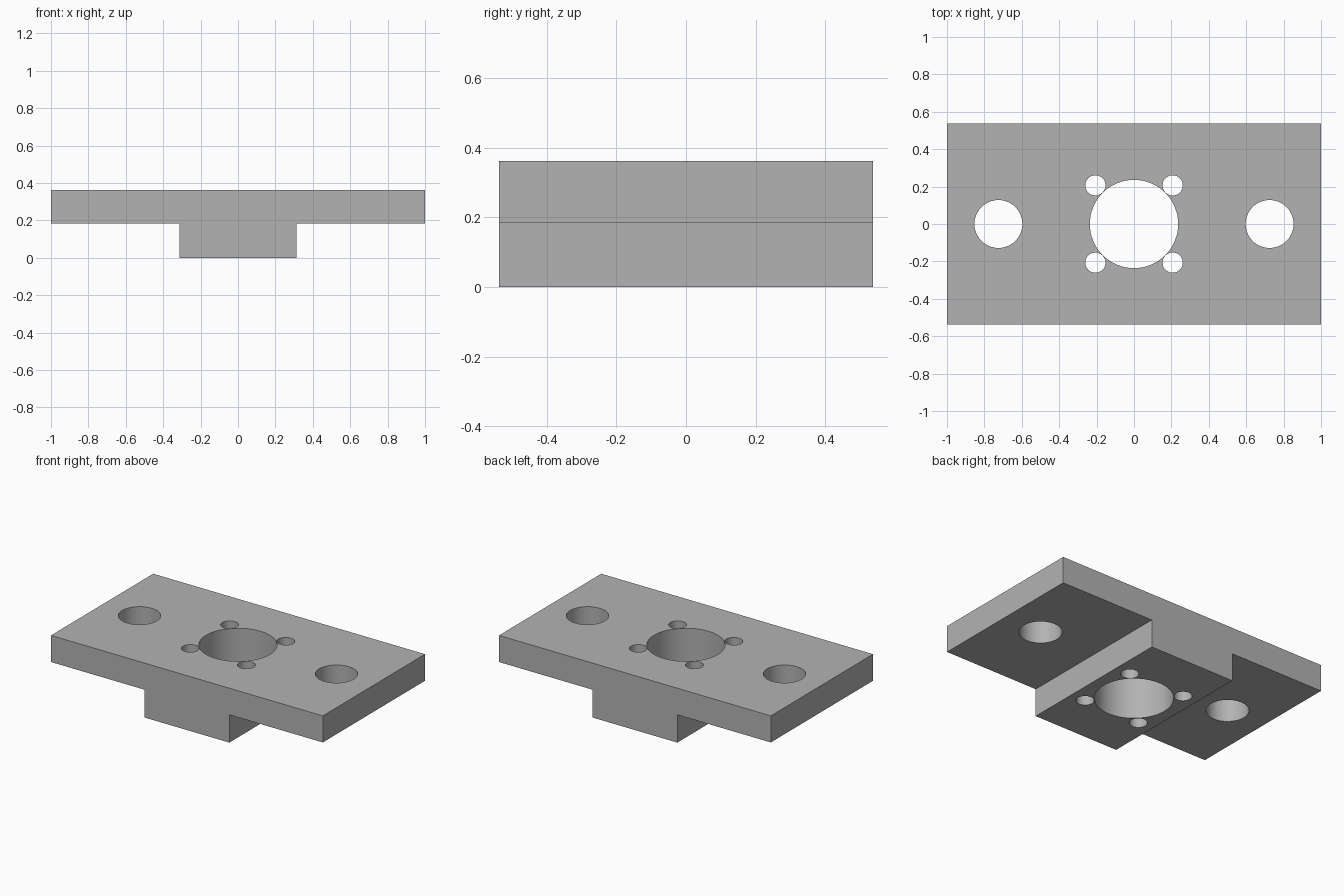
import bpy, bmesh, math

cube = bpy.data.objects.get("Cube")
if cube:
    bpy.data.objects.remove(cube, do_unlink=True)

DEPTH = 0.537      # half depth
TOP, STEP = 0.362, 0.185

grey = bpy.data.materials.new("plain_grey")
grey.use_nodes = True
grey.diffuse_color = (0.45, 0.45, 0.45, 1)
grey.node_tree.nodes["Principled BSDF"].inputs["Base Color"].default_value = grey.diffuse_color


def make_object(name, bm):
    bmesh.ops.recalc_face_normals(bm, faces=bm.faces)
    mesh = bpy.data.meshes.new(name)
    bm.to_mesh(mesh)
    bm.free()
    mesh.materials.append(grey)
    obj = bpy.data.objects.new(name, mesh)
    bpy.context.collection.objects.link(obj)
    return obj


# T-shaped section extruded from front to back
half = [(0.312, 0), (0.312, STEP), (1, STEP), (1, TOP)]
profile = half + [(-x, z) for x, z in reversed(half)]
bm = bmesh.new()
face = bm.faces.new([bm.verts.new((x, -DEPTH, z)) for x, z in profile])
ext = bmesh.ops.extrude_face_region(bm, geom=[face])
bmesh.ops.translate(bm, vec=(0, 2 * DEPTH, 0),
                    verts=[v for v in ext["geom"] if isinstance(v, bmesh.types.BMVert)])
plate = make_object("mounting_plate", bm)

# Through holes: central bore, four small screw holes, two side holes
holes = [(0, 0, 0.236)]
for sx in (-1, 1):
    holes.append((sx * 0.725, 0, 0.128))
    for sy in (-1, 1):
        holes.append((sx * 0.2065, sy * 0.2065, 0.054))
bm = bmesh.new()
for x, y, radius in holes:
    made = bmesh.ops.create_cone(bm, cap_ends=True, segments=64,
                                 radius1=radius, radius2=radius, depth=1)
    bmesh.ops.translate(bm, verts=made["verts"], vec=(x, y, TOP / 2))
cutter = make_object("hole_cutter", bm)
cutter.hide_render = True

cut = plate.modifiers.new("holes", 'BOOLEAN')
cut.operation = 'DIFFERENCE'
cut.solver = 'EXACT'
cut.object = cutter

bpy.context.view_layer.objects.active = plate
for obj in bpy.context.selected_objects:
    obj.select_set(False)
plate.select_set(True)
bpy.ops.object.modifier_apply(modifier=cut.name)
bpy.data.objects.remove(cutter, do_unlink=True)

# Smooth bores with sharp rims
bpy.ops.object.shade_smooth_by_angle(angle=math.radians(30))
